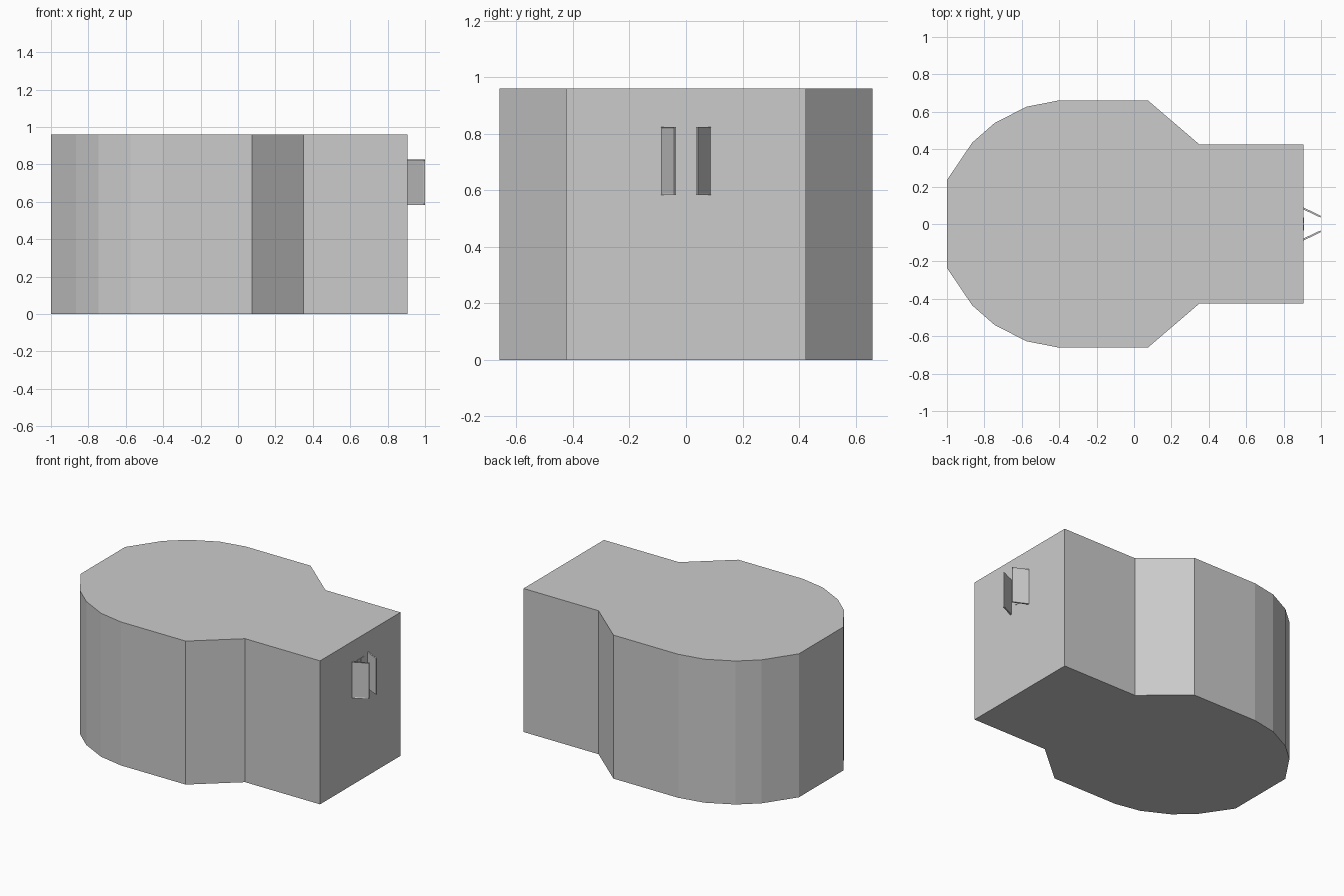
import bpy, bmesh
from mathutils import Vector

if "Cube" in bpy.data.objects:
    bpy.data.objects.remove(bpy.data.objects["Cube"])


def make_object(name, bm):
    bmesh.ops.recalc_face_normals(bm, faces=bm.faces)
    mesh = bpy.data.meshes.new(name)
    bm.to_mesh(mesh)
    bm.free()
    obj = bpy.data.objects.new(name, mesh)
    bpy.context.collection.objects.link(obj)
    return obj


def prism(name, outline, z0, z1, inset=None):
    """Extrude a plan outline upwards; optionally recess one side face."""
    bm = bmesh.new()
    base = bm.faces.new([bm.verts.new((x, y, z0)) for x, y in outline])
    top = bmesh.ops.extrude_face_region(bm, geom=[base])["geom"]
    verts = [g for g in top if isinstance(g, bmesh.types.BMVert)]
    bmesh.ops.translate(bm, verts=verts, vec=(0, 0, z1 - z0))
    bm.normal_update()
    if not any(len(f.verts) > 2 and f.normal.z < -0.9 for f in bm.faces):
        bm.faces.new([v for v in bm.verts if v not in verts])
    bmesh.ops.recalc_face_normals(bm, faces=bm.faces)
    if inset:
        bm.normal_update()
        face = max(bm.faces, key=lambda f: f.normal.dot(Vector(inset)))
        bmesh.ops.inset_region(bm, faces=[face], thickness=0.009, depth=0)
        bmesh.ops.translate(bm, verts=face.verts, vec=-face.normal * 0.003)
    return make_object(name, bm)


# Main body: faceted round end narrowing to a square block
half = [(-1, 0.235), (-0.865, 0.435), (-0.745, 0.54), (-0.575, 0.627),
        (-0.405, 0.66), (0.075, 0.66), (0.35, 0.425), (0.905, 0.425)]
prism("body", half + [(x, -y) for x, y in reversed(half)], 0, 0.96)

# Thin angled side flaps around the opening, and flat leaves between them
for side, s in (("left", -1), ("right", 1)):
    flap = [(0.903, 0.079), (0.903, 0.09), (1.0, 0.043), (0.996, 0.035)]
    prism(side + "_flap", [(x, y * s) for x, y in flap], 0.583, 0.825,
          inset=(0.45, 0.9 * s, 0))
    leaf = [(0.9, 0.004), (0.908, 0.004), (0.908, 0.036), (0.9, 0.036)]
    prism(side + "_leaf", [(x, y * s) for x, y in leaf], 0.63, 0.815)
